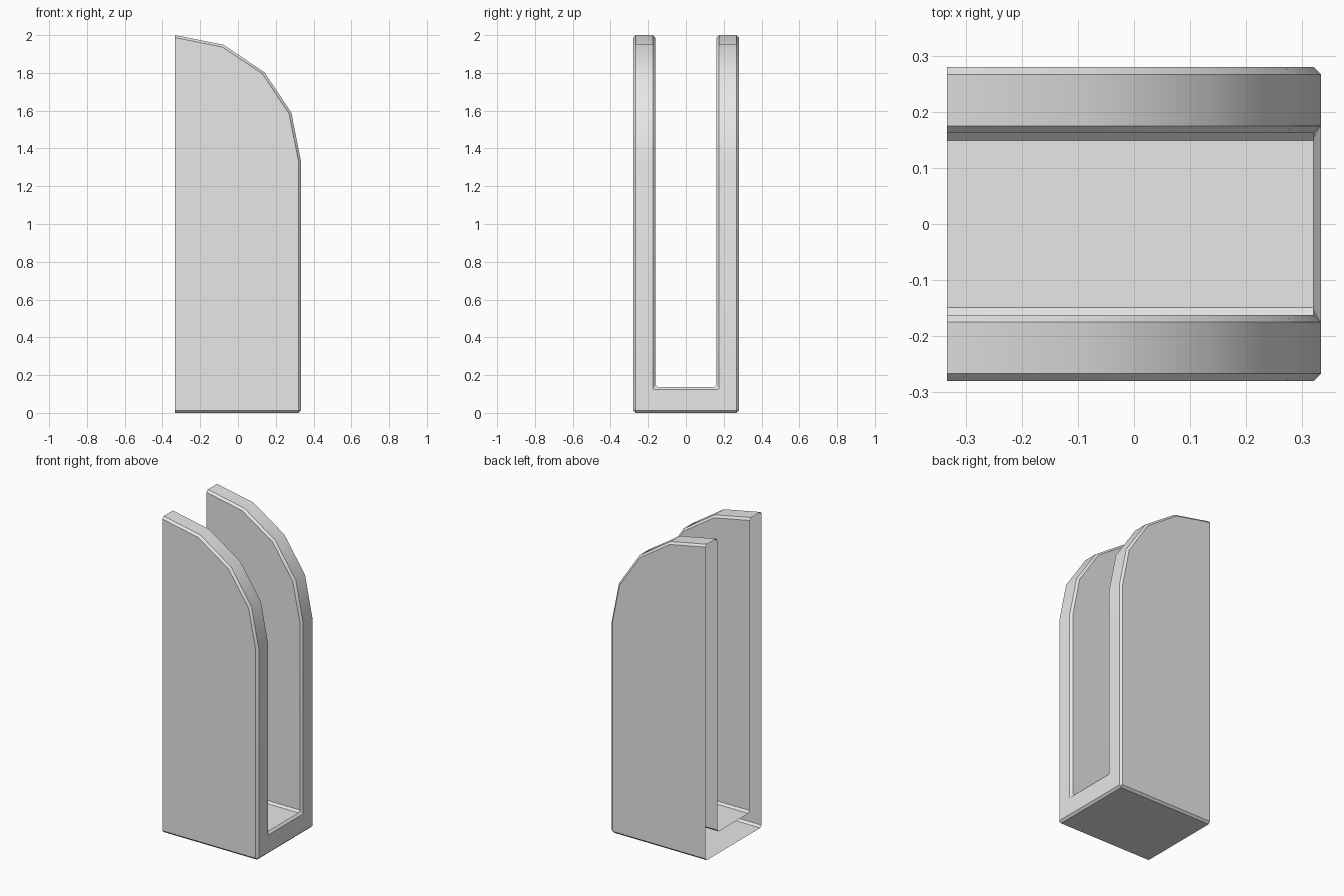
import bpy, bmesh, math

cube = bpy.data.objects.get("Cube")
if cube:
    bpy.data.objects.remove(cube, do_unlink=True)

HALF_X = 1 / 3      # half length
OUTER = 0.28        # outer half width
INNER = 0.162       # half width of the slot
FLOOR = 0.137       # height of the slot floor
RADIUS = 2 / 3      # rounded top corner
CHAMFER = 0.013

# Rounded upper edge, from the open end down to the front of the wall
arc = []
for i in range(5):
    a = i * math.pi / 8
    arc.append((-HALF_X + RADIUS * math.sin(a), 2 - RADIUS + RADIUS * math.cos(a)))
shoulder = 2 - RADIUS

bm = bmesh.new()


def face(points):
    bm.faces.new([bm.verts.new(p) for p in points])


def level(z, half_width):
    """Horizontal rectangle over the whole length."""
    face([(x, y, z) for x, y in ((-HALF_X, -half_width), (HALF_X, -half_width),
                                 (HALF_X, half_width), (-HALF_X, half_width))])


# Two walls: outer side, inner side and the faceted top strip
for s in (-1, 1):
    for y, base in ((s * OUTER, 0), (s * INNER, FLOOR)):
        outline = arc + [(HALF_X, base), (-HALF_X, base)]
        face([(x, y, z) for x, z in outline])
    for (x0, z0), (x1, z1) in zip(arc, arc[1:]):
        face([(x0, s * OUTER, z0), (x0, s * INNER, z0),
              (x1, s * INNER, z1), (x1, s * OUTER, z1)])

# Underside, slot floor and U-shaped end; the other end stays open
level(0, OUTER)
level(FLOOR, INNER)
half_u = [(OUTER, 0), (OUTER, shoulder), (INNER, shoulder), (INNER, FLOOR)]
u_shape = half_u + [(-y, z) for y, z in reversed(half_u)]
face([(HALF_X, y, z) for y, z in u_shape])

bmesh.ops.remove_doubles(bm, verts=bm.verts, dist=0.0001)
bmesh.ops.recalc_face_normals(bm, faces=bm.faces)

# Chamfer every hard edge except the rim of the open end
hard = [e for e in bm.edges
        if len(e.link_faces) == 2 and e.calc_face_angle() > math.radians(30)]
bmesh.ops.bevel(bm, geom=hard, offset=CHAMFER, offset_type='OFFSET',
                segments=1, profile=0.5, affect='EDGES')

mesh = bpy.data.meshes.new("slotted_bracket")
bm.to_mesh(mesh)
bm.free()

# Plain grey material
grey = bpy.data.materials.new("light_grey")
grey.use_nodes = True
color = (0.8, 0.8, 0.8, 1)
grey.diffuse_color = color
grey.node_tree.nodes["Principled BSDF"].inputs["Base Color"].default_value = color
mesh.materials.append(grey)

bracket = bpy.data.objects.new("slotted_bracket", mesh)
bpy.context.collection.objects.link(bracket)
bpy.ops.object.select_all(action='DESELECT')
bracket.select_set(True)
bpy.context.view_layer.objects.active = bracket
bpy.ops.object.shade_smooth_by_angle(angle=math.radians(30))
